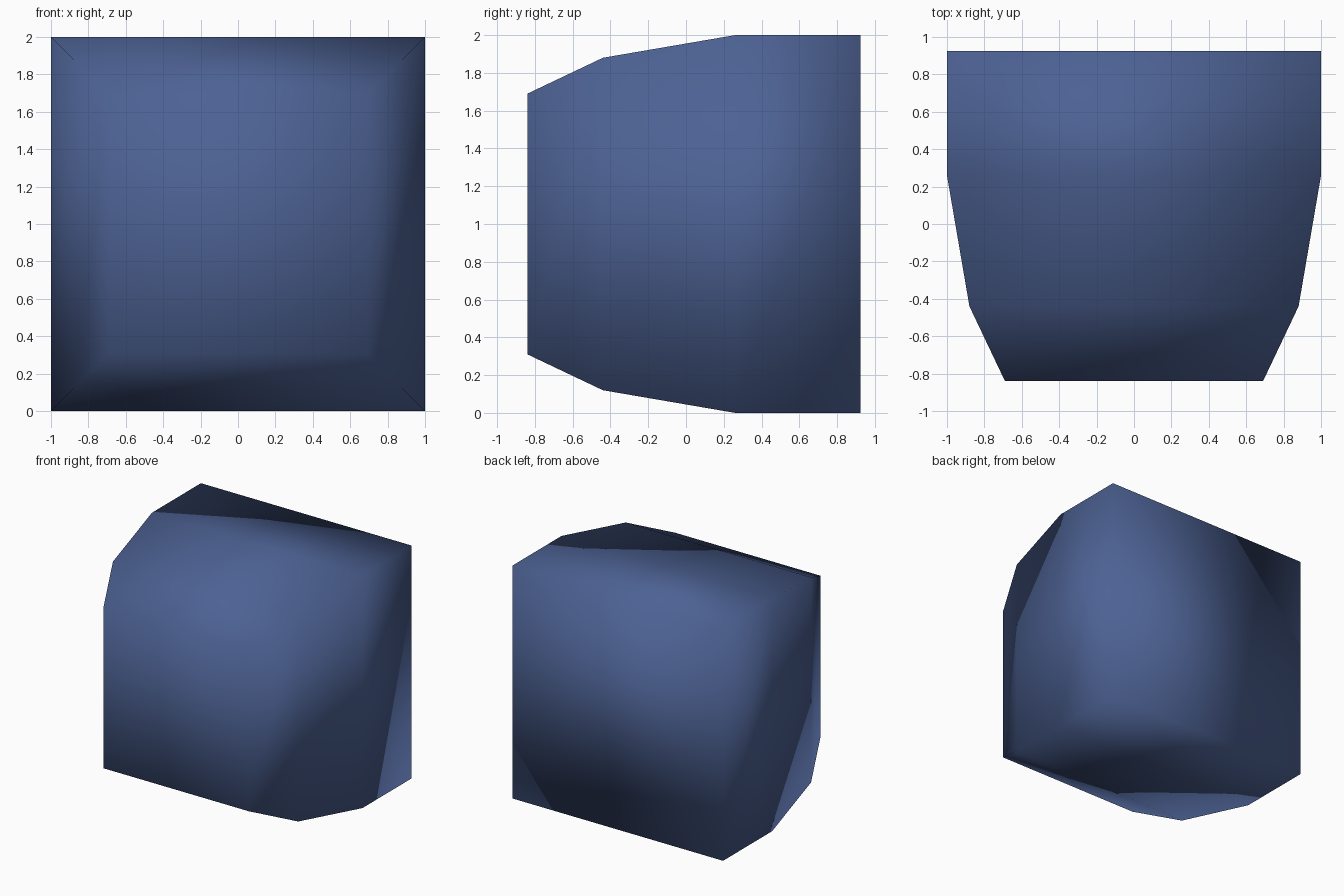
import bpy
import bmesh

if "Cube" in bpy.data.objects:
    bpy.data.objects.remove(bpy.data.objects["Cube"])

# (y, half width) of each square section, front to back
SECTIONS = [(-0.84, 0.69), (-0.44, 0.88), (0.26, 1.0), (0.925, 1.0)]
CORNERS = [(-1, -1), (1, -1), (1, 1), (-1, 1)]


def loft_squares(name, sections, centre_z):
    """Skin a row of square sections and cap both ends."""
    bm = bmesh.new()
    rings = [[bm.verts.new((sx * h, y, centre_z + sz * h)) for sx, sz in CORNERS]
             for y, h in sections]
    for a, b in zip(rings, rings[1:]):
        for i in range(4):
            j = (i + 1) % 4
            bm.faces.new((a[i], b[i], b[j], a[j]))
    bm.faces.new(rings[0])
    bm.faces.new(rings[-1][::-1])
    bmesh.ops.recalc_face_normals(bm, faces=bm.faces[:])
    mesh = bpy.data.meshes.new(name)
    bm.to_mesh(mesh)
    bm.free()
    obj = bpy.data.objects.new(name, mesh)
    bpy.context.collection.objects.link(obj)
    return obj


# Blue block tapering towards its front face, smooth shaded throughout
block = loft_squares("tapered_block", SECTIONS, 1.0)
for poly in block.data.polygons:
    poly.use_smooth = True

blue = bpy.data.materials.new("blue")
blue.diffuse_color = (0.074, 0.122, 0.296, 1.0)
blue.use_nodes = True
blue.node_tree.nodes["Principled BSDF"].inputs["Base Color"].default_value = blue.diffuse_color
block.data.materials.append(blue)
